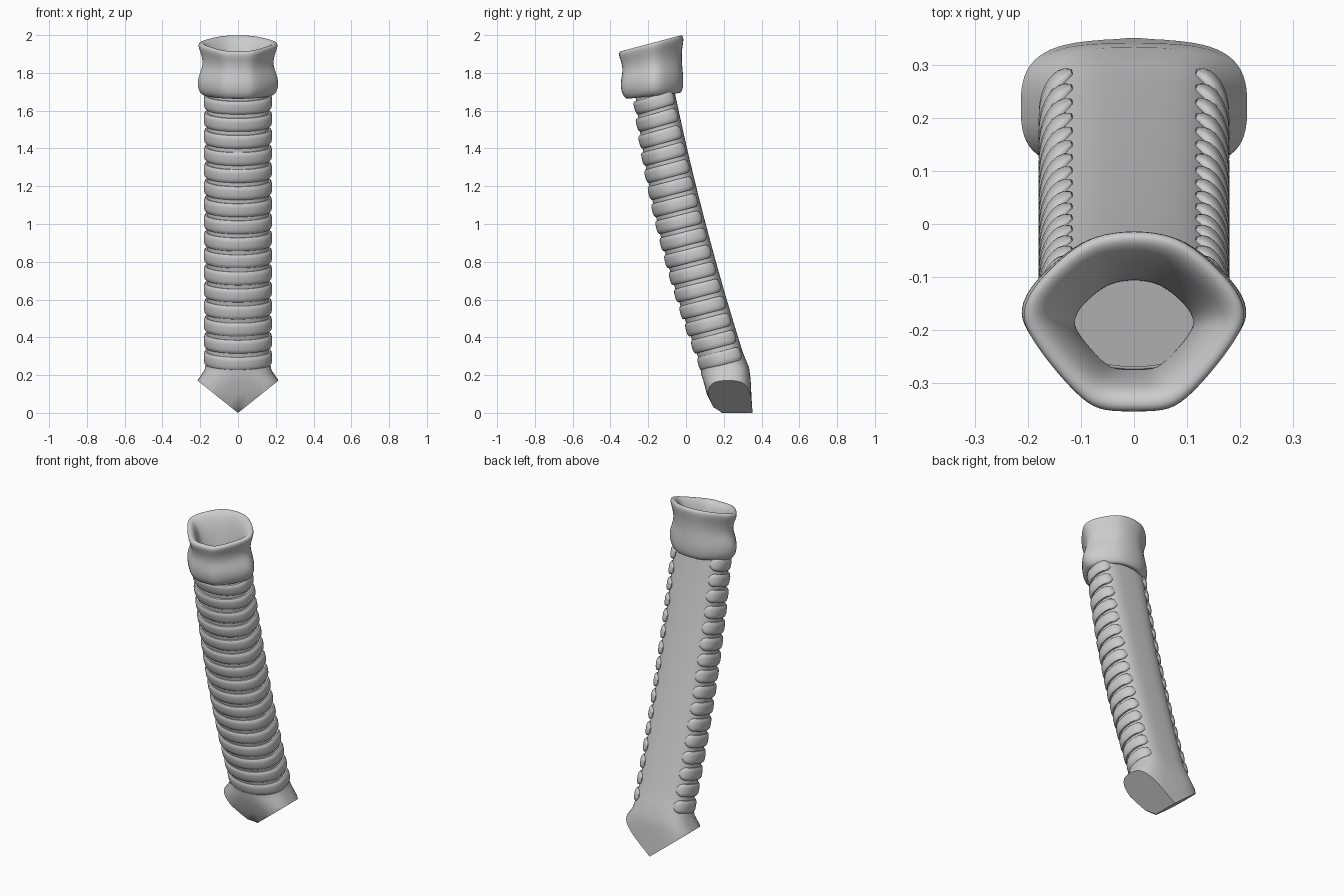
import bpy, bmesh, math
from mathutils import Vector

if "Cube" in bpy.data.objects:
    bpy.data.objects.remove(bpy.data.objects["Cube"])


def finish(bm, name, angle=40):
    bmesh.ops.recalc_face_normals(bm, faces=bm.faces[:])
    me = bpy.data.meshes.new(name)
    bm.to_mesh(me)
    bm.free()
    ob = bpy.data.objects.new(name, me)
    bpy.context.collection.objects.link(ob)
    me.shade_smooth()
    me.set_sharp_from_angle(angle=math.radians(angle))
    return ob


def loft(bm, rows, caps=True, closed=False):
    vs = [[bm.verts.new(p) for p in r] for r in rows]
    n = len(vs[0])
    for i in range(len(vs) if closed else len(vs) - 1):
        a, b = vs[i], vs[(i + 1) % len(vs)]
        for j in range(n):
            k = (j + 1) % n
            bm.faces.new((a[j], a[k], b[k], b[j]))
    if caps:
        bm.faces.new(vs[0])
        bm.faces.new(vs[-1])


# Front and back lines of the leaning, slightly bowed tube
def front(s):
    d = s - .9
    return Vector((0, -.125 - .2563 * d + .0929 * d * d, s))


def back(s):
    d = s - .9
    return Vector((0, .115 - .2655 * d + .0392 * d * d, s + .06))


# D-shaped outline: round at the front, flat at the back
def outline(f, b, w, t, q=1.0):
    sn, cs = math.sin(t), math.cos(t)
    if cs >= 0:
        x, u = abs(sn) ** q, .5 - .5 * cs ** q
    else:
        x, u = abs(sn) ** .6, .5 + .5 * (-cs) ** .7
    p = f.lerp(b, u)
    p.x = math.copysign(w * x, sn)
    return p


# Tube body with flared lower end
N = 64
angles = [2 * math.pi * i / N for i in range(N)]
sections = [(front(s), back(s), .163, 1) for s in [1.7 - i * .09 for i in range(17)]]
for fy, fz, by, bz, w, q in [(.080, .205, .334, .24, .178, .9),
                             (.093, .165, .342, .18, .214, .72),
                             (.11, .10, .346, .10, .23, .65),
                             (.145, .03, .35, .03, .23, .65),
                             (.18, .008, .352, .008, .23, .65),
                             (.21, -.02, .352, -.02, .23, .65)]:
    sections.append((Vector((0, fy, fz)), Vector((0, by, bz)), w, q))
bm = bmesh.new()
loft(bm, [[outline(f, b, w, t, q) for t in angles] for f, b, w, q in sections])
# Two slanted cuts where the tube would fork
for side in (1, -1):
    bmesh.ops.bisect_plane(bm, geom=bm.verts[:] + bm.edges[:] + bm.faces[:], dist=1e-5,
                           plane_co=(0, 0, 0), plane_no=(.8 * side, 0, -1), clear_outer=True)
    bmesh.ops.holes_fill(bm, edges=[e for e in bm.edges if e.is_boundary], sides=0)
finish(bm, "tube_body")

# Open C-shaped cartilage rings
STEPS, SIDES, END = 48, 12, math.radians(146)
for i in range(16):
    s = 1.615 - i * .0903
    f, b = front(s), back(s)
    f.y += .002
    axis = Vector((1, 0, 0)).cross(b - f).normalized()
    rows = []
    for k in range(STEPS + 1):
        t = -END + 2 * END * k / STEPS
        p = outline(f, b, .166, t)
        tan = outline(f, b, .166, t + .01) - outline(f, b, .166, t - .01)
        out = tan.cross(axis).normalized()
        if out.dot(p - f.lerp(b, .5)) < 0:
            out.negate()
        edge = min(k, STEPS - k)
        size = (.35, .75, .93)[edge] if edge < 3 else 1
        row = []
        for j in range(SIDES):
            a = 2 * math.pi * (j + .5) / SIDES
            c, d = math.cos(a), math.sin(a)
            row.append(p + out * math.copysign(abs(c) ** .7, c) * .015 * size
                       + axis * math.copysign(abs(d) ** .7, d) * .037 * size)
        rows.append(row)
    bm = bmesh.new()
    loft(bm, rows)
    finish(bm, f"cartilage_ring_{i + 1}", 50)

# Thick collar at the top: six-sided outline, waisted, with a hollow bore
half = [(0, 0), (.27, 0), (.46, .05), (.78, .27), (.98, .45),
        (1.02, .55), (.92, .70), (.52, .93), (.26, .985), (0, 1)]
prof = half + [(-x, u) for x, u in half[-2:0:-1]]
collar = [(-.275, -.06, 1.68, 1.71, .14), (-.31, -.03, 1.652, 1.683, .175),
          (-.343, -.012, 1.69, 1.72, .213), (-.347, -.013, 1.755, 1.79, .215),
          (-.333, -.022, 1.81, 1.86, .183), (-.342, -.020, 1.86, 1.93, .193),
          (-.360, -.008, 1.90, 1.985, .214), (-.346, -.022, 1.92, 2.006, .202),
          (-.312, -.055, 1.91, 1.985, .165), (-.290, -.085, 1.84, 1.90, .128),
          (-.280, -.105, 1.75, 1.79, .112), (-.275, -.11, 1.69, 1.72, .11)]
bm = bmesh.new()
loft(bm, [[(x * w, yf + (yb - yf) * u, zf + (zb - zf) * u) for x, u in prof]
          for yf, yb, zf, zb, w in collar], caps=False, closed=True)
ob = finish(bm, "top_collar", 180)
sub = ob.modifiers.new("smooth", 'SUBSURF')
sub.levels = sub.render_levels = 2
